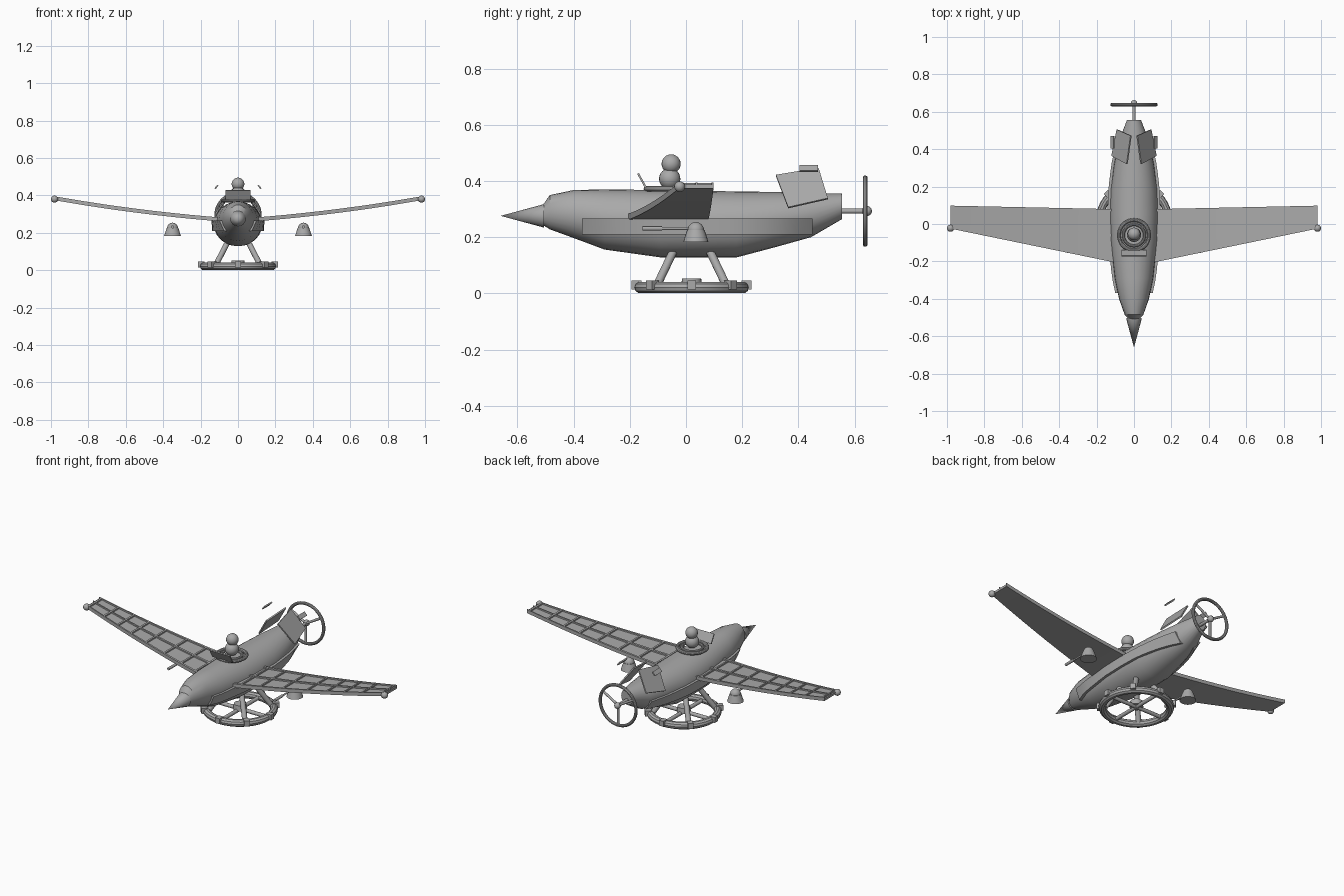
import bpy, bmesh, math
from mathutils import Vector

if "Cube" in bpy.data.objects:
    bpy.data.objects.remove(bpy.data.objects["Cube"])

grey = bpy.data.materials.new("plain grey")
grey.use_nodes = True
grey.diffuse_color = (0.4, 0.4, 0.4, 1)
grey.node_tree.nodes["Principled BSDF"].inputs["Base Color"].default_value = (0.4, 0.4, 0.4, 1)


def finish(obj, name, smooth=True):
    obj.name = name
    obj.data.materials.append(grey)
    if smooth:
        bpy.ops.object.select_all(action="DESELECT")
        obj.select_set(True)
        bpy.context.view_layer.objects.active = obj
        bpy.ops.object.shade_smooth_by_angle(angle=math.radians(32))
    return obj


def loft(name, rings, smooth=True):
    """Skin a list of closed sections and cap both ends."""
    bm = bmesh.new()
    loops = [[bm.verts.new(p) for p in ring] for ring in rings]
    n = len(loops[0])
    for a, b in zip(loops, loops[1:]):
        for i in range(n):
            bm.faces.new((a[i], a[(i + 1) % n], b[(i + 1) % n], b[i]))
    bm.faces.new(loops[0])
    bm.faces.new(loops[-1])
    bmesh.ops.recalc_face_normals(bm, faces=bm.faces)
    mesh = bpy.data.meshes.new(name)
    bm.to_mesh(mesh)
    bm.free()
    obj = bpy.data.objects.new(name, mesh)
    bpy.context.collection.objects.link(obj)
    return finish(obj, name, smooth)


def rod(name, p, q, r1, r2=None, sides=12):
    p, q = Vector(p), Vector(q)
    bpy.ops.mesh.primitive_cone_add(vertices=sides, radius1=r1, radius2=r1 if r2 is None else r2,
                                    depth=(q - p).length, location=(p + q) / 2,
                                    rotation=(q - p).to_track_quat("Z", "Y").to_euler())
    return finish(bpy.context.object, name)


def ball(name, loc, r):
    bpy.ops.mesh.primitive_uv_sphere_add(segments=20, ring_count=12, radius=r, location=loc)
    return finish(bpy.context.object, name)


def ring(name, loc, major, minor, rot=(0, 0, 0)):
    bpy.ops.mesh.primitive_torus_add(major_segments=40, minor_segments=10, major_radius=major,
                                     minor_radius=minor, location=loc, rotation=rot)
    return finish(bpy.context.object, name)


def box(name, loc, size, rot=(0, 0, 0)):
    bpy.ops.mesh.primitive_cube_add(size=1, location=loc, rotation=rot)
    bpy.context.object.scale = size
    return finish(bpy.context.object, name, False)


def plate(name, corners, thick):
    """Flat four-cornered panel with thickness."""
    c = [Vector(p) for p in corners]
    n = (c[1] - c[0]).cross(c[3] - c[0]).normalized() * thick / 2
    return loft(name, [[p - n for p in c], [p + n for p in c]], False)


# Fuselage stations: y, half width, bottom z, top z
STATIONS = [(-0.52, 0.02, 0.25, 0.30), (-0.485, 0.05, 0.228, 0.35), (-0.4, 0.08, 0.197, 0.368),
            (-0.29, 0.103, 0.156, 0.37), (-0.09, 0.126, 0.128, 0.368), (0.05, 0.13, 0.128, 0.365),
            (0.18, 0.126, 0.128, 0.363), (0.32, 0.107, 0.165, 0.361), (0.445, 0.08, 0.2, 0.358),
            (0.555, 0.038, 0.264, 0.355)]


def body_ring(y, hw, lo, hi, n=24):
    return [(hw * math.cos(a), y, (lo + hi) / 2 + (hi - lo) / 2 * math.sin(a))
            for a in (2 * math.pi * i / n for i in range(n))]


def body_x(y, z):
    """Half width of the fuselage at a point on its side."""
    for a, b in zip(STATIONS, STATIONS[1:]):
        if a[0] <= y <= b[0]:
            t = (y - a[0]) / (b[0] - a[0])
            hw, lo, hi = (a[k] + (b[k] - a[k]) * t for k in (1, 2, 3))
            s = (2 * z - lo - hi) / (hi - lo)
            return hw * math.sqrt(max(0, 1 - s * s))
    return 0


loft("fuselage", [body_ring(*s) for s in STATIONS])
rod("nose_cone", (0, -0.505, 0.276), (0, -0.66, 0.276), 0.042, 0, 16)


# Wing surface: x along the span, t from leading to trailing edge
def wing_point(x, t, up=0.0):
    u = (x - 0.13) / 0.85
    lead, trail = -0.2 + 0.175 * u, 0.08 + 0.018 * u
    return Vector((x, lead + (trail - lead) * t, 0.27 + 0.07 * u + 0.04 * u * u + up))


def wing_strip(name, side, xs, t0, t1, lo, hi):
    rings = []
    for x in xs:
        sec = [wing_point(x, t0, lo), wing_point(x, t1, lo), wing_point(x, t1, hi), wing_point(x, t0, hi)]
        rings.append([(side * p.x, p.y, p.z) for p in sec])
    loft(name, rings)


SPAN = [0.08 + 0.09 * i for i in range(11)]
RIBS = [0.15, 0.26, 0.39, 0.53, 0.645, 0.745, 0.85, 0.965]

for side, tag in ((1, "left"), (-1, "right")):
    # Wings with raised frame
    wing_strip(tag + "_wing", side, SPAN, 0, 1, -0.006, 0.007)
    for t in (0.0, 0.48, 0.95):
        wing_strip(tag + "_wing_rail", side, SPAN, t, t + 0.05, 0.005, 0.015)
    for x in RIBS:
        wing_strip(tag + "_wing_rib", side, (x - 0.005, x + 0.005), 0, 1, 0.005, 0.015)
    tip = wing_point(0.98, 0.02)
    ball(tag + "_wing_tip", (side * 0.981, tip.y, tip.z), 0.019)

    # Side strakes that follow the hull
    rings = []
    for i in range(15):
        y = -0.37 + 0.82 * i / 14
        low, high = body_x(y, 0.212), body_x(y, 0.267)
        rings.append([(side * x, y, z) for x, z in ((low - 0.01, 0.21), (low + 0.014, 0.21),
                                                    (high + 0.014, 0.267), (high - 0.01, 0.267))])
    loft(tag + "_strake", rings)

    # Hanging bells with forward barrels
    x, y = side * 0.35, 0.035
    rod(tag + "_bell_skirt", (x, y, 0.183), (x, y, 0.226), 0.045, 0.031, 20)
    ball(tag + "_bell_dome", (x, y, 0.225), 0.029)
    rod(tag + "_barrel", (x, 0.02, 0.231), (x, -0.14, 0.231), 0.005)
    rod(tag + "_barrel_sleeve", (x, -0.085, 0.231), (x, -0.155, 0.231), 0.008)

    # Tail fins and the slats above them
    plate(tag + "_tail_fin", [(side * 0.037, 0.32, 0.42), (side * 0.118, 0.364, 0.305),
                              (side * 0.09, 0.505, 0.337), (side * 0.016, 0.472, 0.445)], 0.008)
    box(tag + "_tail_slat", (side * 0.115, 0.437, 0.445), (0.026, 0.066, 0.008),
        (0, side * math.radians(48), 0))

    # Landing struts
    for end in (-1, 1):
        rod(tag + "_strut", (side * 0.12, 0.02 + end * 0.125, 0.025),
            (side * 0.055, 0.02 + end * 0.065, 0.15), 0.015)

# Cockpit and pilot
ring("cockpit_rim", (0, -0.06, 0.372), 0.081, 0.01)
ring("cockpit_collar", (0, -0.06, 0.373), 0.057, 0.008)
ball("pilot_body", (0, -0.058, 0.408), 0.038)
ball("pilot_head", (0, -0.053, 0.461), 0.034)
plate("windscreen", [(-0.067, -0.143, 0.377), (0.067, -0.143, 0.377),
                     (0.067, -0.171, 0.427), (-0.067, -0.171, 0.427)], 0.007)

# Rear propeller in its hoop
HUB = Vector((0, 0.638, 0.293))
rod("propeller_shaft", (0, 0.54, 0.293), HUB, 0.009)
ball("propeller_hub", HUB + Vector((0, 0.006, 0)), 0.018)
ring("propeller_hoop", HUB, 0.118, 0.009, (math.pi / 2, 0, 0))
for i in range(3):
    a = math.radians(-90 + 120 * i)
    rod("propeller_spoke", HUB, HUB + Vector((math.cos(a), 0, math.sin(a))) * 0.118, 0.007)

# Landing ring with spokes, hub and clamps
BASE = Vector((0, 0.02, 0.021))
ring("landing_ring", BASE, 0.183, 0.021)
rod("landing_hub", BASE, BASE + Vector((0, 0, 0.032)), 0.038, 0.034, 20)
for i in range(8):
    a = math.pi / 4 * i
    out = Vector((math.cos(a), math.sin(a), 0))
    box("ring_clamp", BASE + out * 0.196 + Vector((0, 0, 0.009)), (0.036, 0.03, 0.032), (0, 0, a))
    if i % 2 == 0:
        rod("landing_spoke", BASE, BASE + out * 0.18, 0.011)
